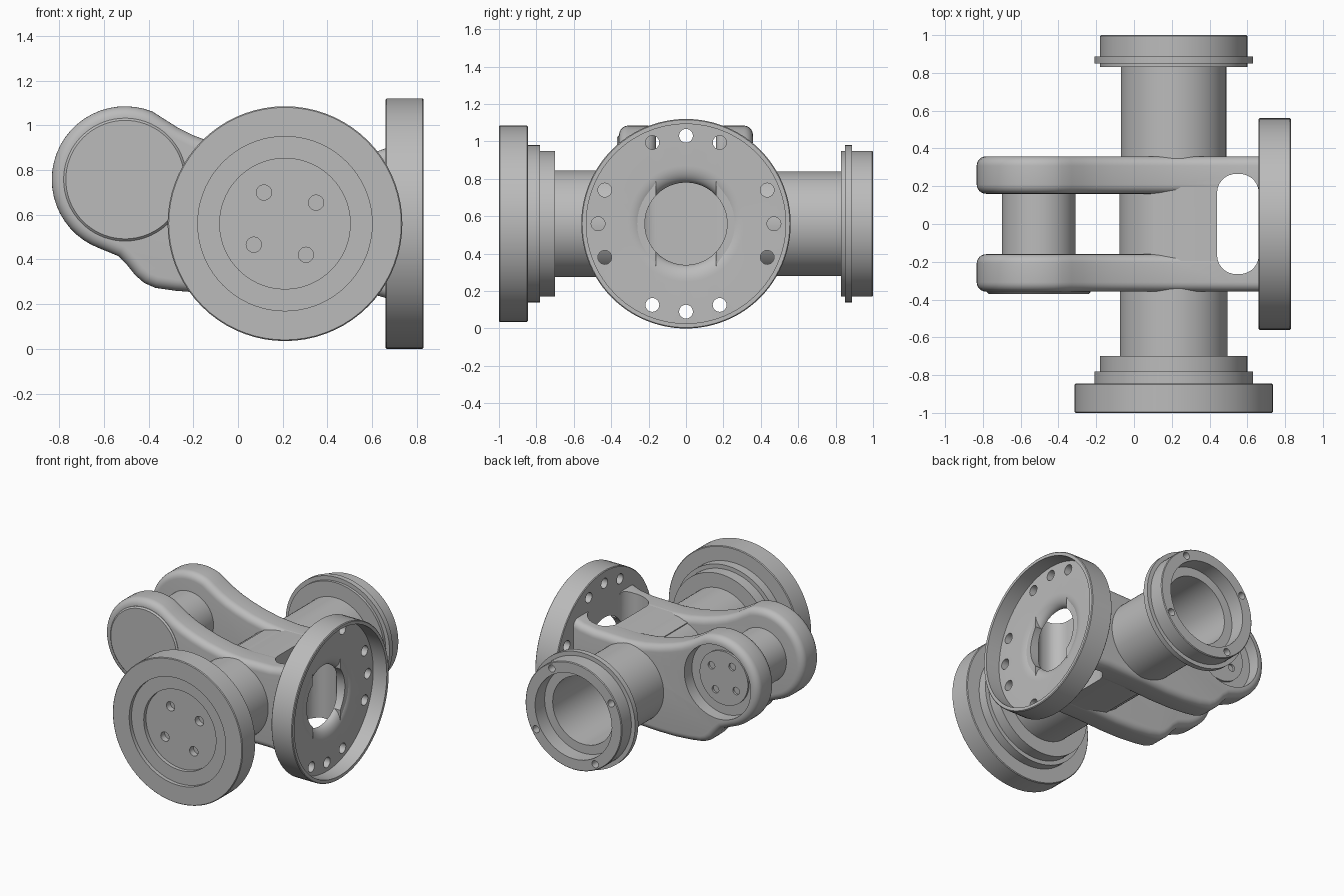
import bpy, bmesh
from math import sin, cos, radians, pi
from mathutils import Vector

cube = bpy.data.objects.get("Cube")
if cube:
    bpy.data.objects.remove(cube, do_unlink=True)

# One plain grey for the whole casting
steel = bpy.data.materials.new("steel grey")
steel.use_nodes = True
GREY = (0.5, 0.5, 0.5, 1)
steel.diffuse_color = GREY
steel.node_tree.nodes["Principled BSDF"].inputs["Base Color"].default_value = GREY

HUB = Vector((0.21, 0, 0.56))      # centre of the cross tube
EYE = Vector((-0.505, 0, 0.757))   # centre of the fork eyes
FLANGE = Vector((0, 0, 0.56))      # axis of the flange
AXES = {"X": Vector((1, 0, 0)), "Y": Vector((0, 1, 0))}


def finish(bm, name):
    bmesh.ops.remove_doubles(bm, verts=bm.verts, dist=1e-5)
    bmesh.ops.recalc_face_normals(bm, faces=bm.faces)
    mesh = bpy.data.meshes.new(name)
    bm.to_mesh(mesh)
    bm.free()
    mesh.materials.append(steel)
    obj = bpy.data.objects.new(name, mesh)
    bpy.context.collection.objects.link(obj)
    return obj


def lathe(name, profile, axis, center, closed=False, steps=72):
    """Revolve (radius, position along axis) points about an axis."""
    bm = bmesh.new()
    vs = [bm.verts.new((a, r, 0) if axis == "X" else (r, a, 0)) for r, a in profile]
    pairs = list(zip(vs, vs[1:])) + ([(vs[-1], vs[0])] if closed else [])
    edges = [bm.edges.new(p) for p in pairs]
    bmesh.ops.spin(bm, geom=vs + edges, cent=(0, 0, 0), axis=AXES[axis],
                   angle=2 * pi, steps=steps, use_merge=False)
    bmesh.ops.translate(bm, verts=bm.verts, vec=center)
    return finish(bm, name)


def rod(name, radius, start, end, axis, center, steps=72):
    return lathe(name, [(0, start), (radius, start), (radius, end), (0, end)],
                 axis, center, steps=steps)


def loft(name, rings):
    """Skin a stack of matching closed rings and cap both ends."""
    bm = bmesh.new()
    rows = [[bm.verts.new(p) for p in ring] for ring in rings]
    for a, b in zip(rows, rows[1:]):
        for i in range(len(a)):
            bm.faces.new((a[i - 1], a[i], b[i], b[i - 1]))
    bm.faces.new(rows[0])
    bm.faces.new(rows[-1])
    return finish(bm, name)


def inset(path, d):
    """Shift an open counter-clockwise (x, z) path inwards by d."""
    out = []
    for i, (x, z) in enumerate(path):
        p, q = path[max(i - 1, 0)], path[min(i + 1, len(path) - 1)]
        t = Vector((q[0] - p[0], q[1] - p[1])).normalized()
        out.append((x - t.y * d, z + t.x * d))
    return out


def cut(obj, cutters):
    bpy.context.view_layer.objects.active = obj
    for c in cutters:
        mod = obj.modifiers.new("cut", "BOOLEAN")
        mod.operation, mod.solver, mod.object = "DIFFERENCE", "EXACT", c
        bpy.ops.object.modifier_apply(modifier=mod.name)
        bpy.data.objects.remove(c, do_unlink=True)


def bolt_holes(center, axis, ring, radius, start, end, angles):
    holes = []
    for a in angles:
        u, v = ring * cos(radians(a)), ring * sin(radians(a))
        off = Vector((0, u, v)) if axis == "X" else Vector((u, 0, v))
        holes.append(rod("hole_cutter", radius, start, end, axis, center + off, 24))
    return holes


def window_cutter():
    """Vertical rounded opening between hub and flange."""
    pts = []
    for sx, sy, a0 in ((1, 1, 0), (-1, 1, 90), (-1, -1, 180), (1, -1, 270)):
        for i in range(10):
            a = radians(a0 + i * 10)
            pts.append((.55 + sx * .01 + .1 * cos(a), sy * .165 + .1 * sin(a)))
    return loft("window_cutter", [[(x, y, z) for x, y in pts] for z in (0, 1.2)])


def throat_cutter():
    return rod("throat_cutter", .22, .56, .8, "X", FLANGE)


# Side outline of the fork arms, from the eye to the flange
top_line = [(.71, .905), (.66, .897), (.6, .875), (.5, .86), (.25, .855), (.1, .87), (-.02, .895),
            (-.12, .925), (-.2, .955), (-.27, .99), (-.33, 1.028)]
eye_arc = [(EYE.x + .328 * cos(radians(a)), EYE.z + .328 * sin(radians(a)))
           for a in range(68, 257, 7)]
low_line = [(-.535, .415), (-.5, .38), (-.46, .33), (-.42, .295), (-.37, .273), (-.28, .26),
            (-.15, .25), (0, .25), (.21, .26), (.5, .26), (.6, .245), (.66, .228), (.71, .22)]
arm_outline = top_line + eye_arc + low_line

# Rounded cross-section of an arm: (distance from the middle plane, inset)
INNER, OUTER, ROUND = .16, .358, .05
turns = [radians(a) for a in range(0, 91, 15)]
section = [(INNER + ROUND * (1 - cos(t)), ROUND * (1 - sin(t))) for t in turns]
section += [(OUTER - ROUND * (1 - cos(t)), ROUND * (1 - sin(t))) for t in reversed(turns)]

for side, label in ((-1, "front"), (1, "back")):
    arm = loft(label + "_fork_arm", [[(x, side * y, z) for x, z in inset(arm_outline, d)]
                                     for y, d in section])
    cut(arm, [window_cutter(), throat_cutter()])
    if side > 0:
        cut(arm, [rod("eye_cutter", .268, .27, .5, "Y", EYE)])

# Hub filling the space between the arms, ending at the window
hub_outline = [(.6, .87), (.5, .858), (.25, .853), (.1, .832), (.1, .285), (.25, .262),
               (.5, .262), (.6, .25)]
hub = loft("hub_block", [[(x, y, z) for x, z in hub_outline] for y in (-.25, .25)])
cut(hub, [window_cutter(), throat_cutter()])
barrel = rod("hub_barrel", .288, -.25, .25, "Y", HUB)
cut(barrel, [window_cutter()])

# Pin through the eyes with a closed front cap
pin = rod("fork_pin", .195, -.3, .285, "Y", EYE)
cut(pin, bolt_holes(EYE, "Y", .12, .027, .24, .4, range(34, 360, 90)))
lathe("pin_cap", [(0, -.3), (.275, -.3), (.275, -.36), (.265, -.37), (0, -.37)], "Y", EYE)

# Front tube with collar and wide recessed disc
front = lathe("front_tube_and_disc", [
    (0, -.945), (.292, -.945), (.292, -.972), (.39, -.972), (.39, -1), (.52, -1), (.525, -.995),
    (.525, -.85), (.52, -.845), (.42, -.845), (.42, -.78), (.39, -.78), (.39, -.7), (.285, -.7),
    (.285, -.3), (0, -.3)], "Y", HUB)
cut(front, bolt_holes(HUB, "Y", .168, .034, -1.1, -.9, range(34, 360, 90)))

# Back tube with open stepped socket
back = lathe("back_tube_and_socket", [
    (0, .3), (.28, .3), (.28, .83), (.39, .83), (.39, .85), (.42, .85), (.42, .888),
    (.39, .888), (.39, .995), (.385, 1), (.31, 1), (.31, .89), (.245, .89), (.245, .365),
    (0, .365)], "Y", HUB)
cut(back, bolt_holes(HUB, "Y", .35, .026, .93, 1.1, range(60, 420, 90)))

# Cupped flange with a flared throat and bolt holes in four groups of three
flare = [(.31 - .09 * sin(radians(a)), .66 + .06 * cos(radians(a))) for a in range(0, 91, 10)]
flange = lathe("cupped_flange", flare + [(.555, .66), (.56, .665), (.56, .825), (.555, .83),
                                         (.533, .83), (.533, .72)],
               "X", FLANGE, closed=True, steps=96)
cut(flange, bolt_holes(FLANGE, "X", .47, .037, .6, .78,
                       [i * 22.5 for i in range(16) if i % 4 != 2]))

# Smooth shading with crisp edges
bpy.ops.object.select_all(action="DESELECT")
for obj in bpy.context.scene.objects:
    if obj.type == "MESH" and steel.name in obj.data.materials:
        obj.select_set(True)
        bpy.context.view_layer.objects.active = obj
bpy.ops.object.shade_smooth_by_angle(angle=radians(35))
